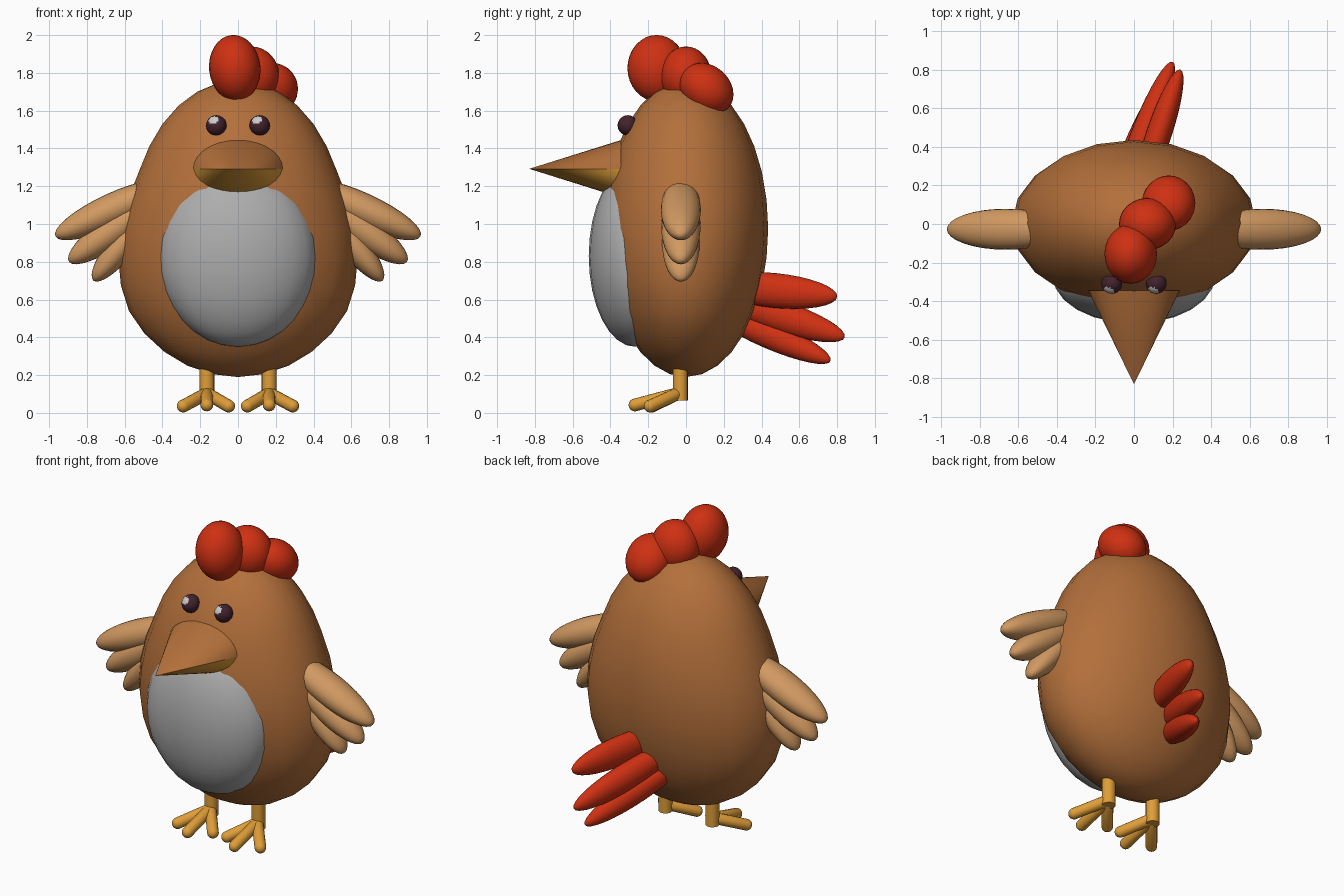
import bpy, bmesh, math
from mathutils import Vector, Matrix

if "Cube" in bpy.data.objects:
    bpy.data.objects.remove(bpy.data.objects["Cube"])


def material(name, rgb):
    m = bpy.data.materials.new(name)
    m.diffuse_color = (*rgb, 1)
    m.use_nodes = True
    m.node_tree.nodes["Principled BSDF"].inputs["Base Color"].default_value = m.diffuse_color
    return m


BROWN = material("brown", (0.45, 0.16, 0.043))
TAN = material("tan", (0.64, 0.32, 0.12))
RED = material("red", (0.62, 0.03, 0.006))
YELLOW = material("yellow", (0.74, 0.34, 0.04))
GREY = material("pale_grey", (0.42, 0.42, 0.42))
DARK = material("dark_plum", (0.055, 0.016, 0.026))
WHITE = material("eye_white", (0.6, 0.6, 0.6))


def finish(name, bm, *mats, smooth=True):
    bmesh.ops.recalc_face_normals(bm, faces=bm.faces[:])
    for f in bm.faces:
        f.smooth = smooth
    me = bpy.data.meshes.new(name)
    bm.to_mesh(me)
    bm.free()
    for m in mats:
        me.materials.append(m)
    ob = bpy.data.objects.new(name, me)
    bpy.context.collection.objects.link(ob)
    return ob


def sphere(u=24, v=16):
    bm = bmesh.new()
    bmesh.ops.create_uvsphere(bm, u_segments=u, v_segments=v, radius=1)
    return bm


def frame(direction):
    """Rotation whose local z follows direction and local y stays near world y or z."""
    z = Vector(direction).normalized()
    ref = Vector((0, 1, 0)) if abs(z.y) < 0.6 else Vector((0, 0, 1))
    x = ref.cross(z).normalized()
    y = z.cross(x)
    return Matrix((x, y, z)).transposed().to_4x4()


def ellipsoid(name, mat, centre, radii, rot=(0, 0, 0)):
    bm = sphere()
    r = Matrix.Rotation(rot[1], 4, 'Y') @ Matrix.Rotation(rot[0], 4, 'X')
    bm.transform(Matrix.Translation(centre) @ r @ Matrix.Diagonal((*radii, 1)))
    return finish(name, bm, mat)


def feather(name, mat, centre, tip, rx, ry):
    d = Vector(tip) - Vector(centre)
    bm = sphere()
    bm.transform(Matrix.Translation(centre) @ frame(d) @ Matrix.Diagonal((rx, ry, d.length, 1)))
    return finish(name, bm, mat)


def capsule(name, mat, a, b, r):
    d = Vector(b) - Vector(a)
    bm = sphere(16, 11)
    for v in bm.verts:
        top = v.co.z > 0
        v.co *= r
        if top:
            v.co.z += d.length
    bm.transform(Matrix.Translation(a) @ frame(d))
    return finish(name, bm, mat)


# egg-shaped body, wider towards the bottom
bm = sphere(20, 16)
for v in bm.verts:
    z = 0.975 + 0.785 * v.co.z
    k = min(0.70, max(0.565, 0.62 - 0.17 * (z - 0.975)))
    v.co = Vector((v.co.x * k, v.co.y * 0.435, z))
finish("body", bm, BROWN)

# pale belly patch
ellipsoid("belly", GREY, (0, -0.27, 0.83), (0.42, 0.245, 0.48))

# beak: one flattened cone cut into upper and lower halves
for name, mat, sign in (("upper_beak", BROWN, 1), ("lower_beak", YELLOW, -1)):
    bm = bmesh.new()
    tip = bm.verts.new((0, -0.83, 1.292))
    n = 14
    arc = [bm.verts.new((0.237 * math.cos(math.pi * i / n), -0.345,
                         1.292 + sign * 0.152 * math.sin(math.pi * i / n)))
           for i in range(n + 1)]
    for p, q in zip(arc, arc[1:]):
        bm.faces.new((tip, p, q))
    bm.faces.new((tip, arc[0], arc[-1]))
    bm.faces.new(arc)
    ob = finish(name, bm, mat)
    bpy.ops.object.select_all(action='DESELECT')
    ob.select_set(True)
    bpy.context.view_layer.objects.active = ob
    bpy.ops.object.shade_smooth_by_angle(angle=math.radians(40))

# eyes with a pale glint on the upper front
glint = Vector((-0.28, -0.75, 0.55)).normalized()
for side, label in ((-1, "left"), (1, "right")):
    bm = sphere(24, 16)
    for f in bm.faces:
        if f.calc_center_median().normalized().dot(glint) > 0.88:
            f.material_index = 1
    bm.transform(Matrix.Translation((side * 0.115, -0.308, 1.522)) @ Matrix.Scale(0.054, 4))
    finish(label + "_eye", bm, DARK, WHITE)

# comb lobes
ellipsoid("comb_front", RED, (-0.017, -0.155, 1.825), (0.136, 0.155, 0.176), (0, -0.1, 0))
ellipsoid("comb_middle", RED, (0.07, 0.0, 1.785), (0.148, 0.135, 0.155))
ellipsoid("comb_back", RED, (0.18, 0.108, 1.715), (0.138, 0.155, 0.125), (-0.7, 0, 0))

# wings: three overlapping feathers on each side (centre x, z; tip x, z; thickness, half width)
WING = [(0.665, 1.075, 0.967, 0.935, 0.088, 0.106),
        (0.635, 0.985, 0.895, 0.80, 0.088, 0.104),
        (0.60, 0.905, 0.765, 0.70, 0.075, 0.100)]
for side, label in ((-1, "left"), (1, "right")):
    for i, (cx, cz, tx, tz, th, w) in enumerate(WING):
        feather(f"{label}_wing_feather_{i + 1}", TAN,
                (side * cx, -0.027, cz), (side * tx, -0.027, tz), th, w)

# tail feathers, swept to one side
feather("tail_feather_1", RED, (0.13, 0.47, 0.648), (0.24, 0.80, 0.615), 0.066, 0.092)
feather("tail_feather_2", RED, (0.06, 0.49, 0.515), (0.20, 0.84, 0.40), 0.066, 0.085)
feather("tail_feather_3", RED, (0.03, 0.44, 0.415), (0.175, 0.765, 0.275), 0.066, 0.075)

# legs and three-toed feet
for side, label in ((-1, "left"), (1, "right")):
    cx = side * 0.165
    bm = bmesh.new()
    bmesh.ops.create_cone(bm, cap_ends=True, segments=16, radius1=0.04, radius2=0.04, depth=0.235)
    bm.transform(Matrix.Translation((cx, -0.03, 0.1825)))
    ob = finish(label + "_leg", bm, YELLOW)
    bpy.ops.object.select_all(action='DESELECT')
    ob.select_set(True)
    bpy.context.view_layer.objects.active = ob
    bpy.ops.object.shade_smooth_by_angle(angle=math.radians(40))
    for i, (dx, y, z) in enumerate(((-side * 0.115, -0.18, 0.036), (0, -0.27, 0.042),
                                    (side * 0.125, -0.19, 0.036))):
        capsule(f"{label}_toe_{i + 1}", YELLOW, (cx, -0.04, 0.103), (cx + dx, y, z), 0.034)
